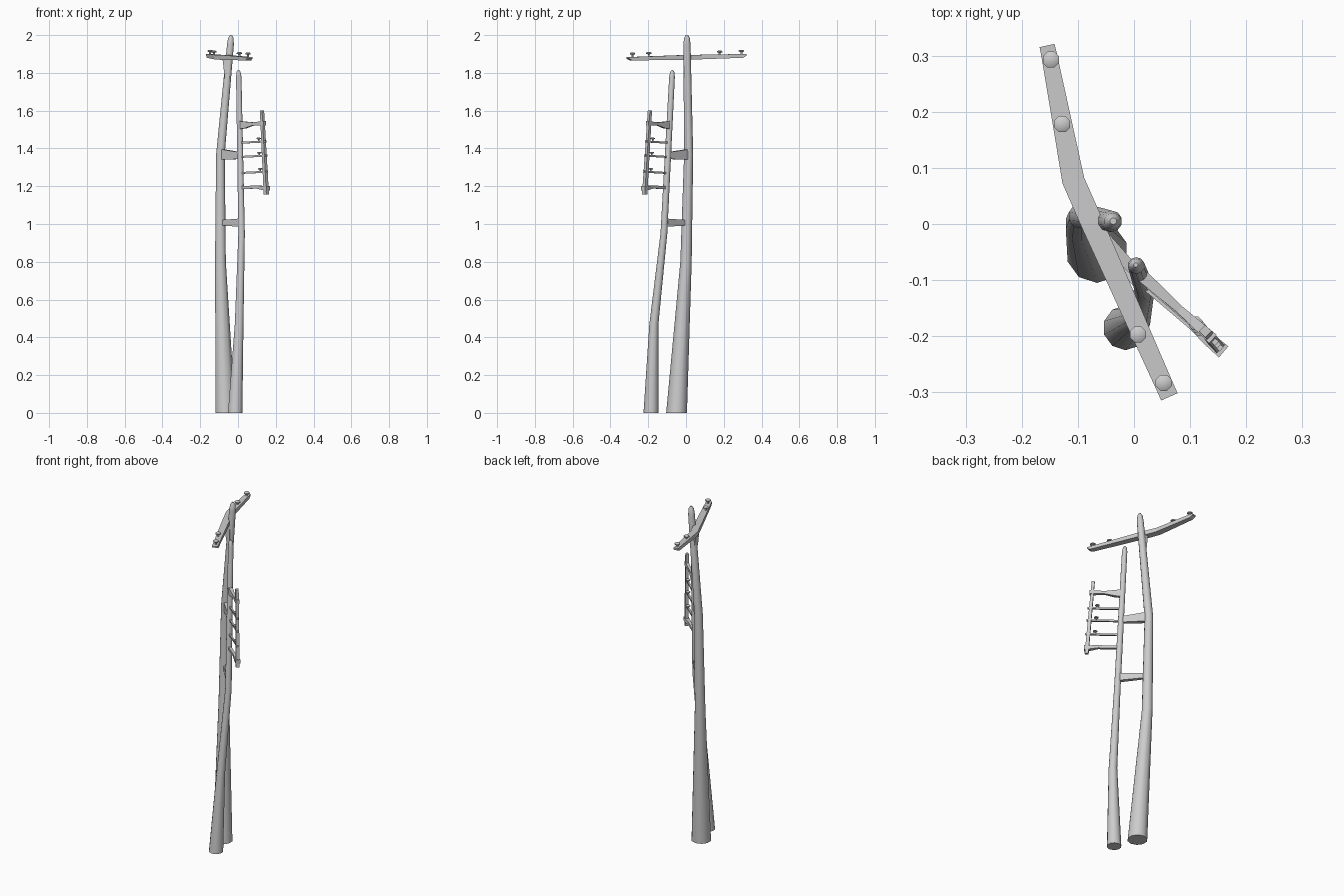
import bpy, bmesh, math
from mathutils import Vector

if "Cube" in bpy.data.objects:
    bpy.data.objects.remove(bpy.data.objects["Cube"])


def finish(name, rings, smooth=False):
    """Skin a list of equal-length vertex rings and cap both ends."""
    bm = bmesh.new()
    vs = [[bm.verts.new(p) for p in r] for r in rings]
    n = len(vs[0])
    for a, b in zip(vs, vs[1:]):
        for i in range(n):
            bm.faces.new((a[i], a[(i + 1) % n], b[(i + 1) % n], b[i]))
    bm.faces.new(vs[0][::-1])
    bm.faces.new(vs[-1])
    bmesh.ops.recalc_face_normals(bm, faces=bm.faces[:])
    me = bpy.data.meshes.new(name)
    bm.to_mesh(me)
    bm.free()
    ob = bpy.data.objects.new(name, me)
    bpy.context.collection.objects.link(ob)
    if smooth:
        bpy.ops.object.select_all(action='DESELECT')
        ob.select_set(True)
        bpy.context.view_layer.objects.active = ob
        bpy.ops.object.shade_smooth_by_angle(angle=math.radians(46))
    return ob


def round_post(name, stations, sides=10):
    """Horizontal round rings; stations are (x, y, z, radius)."""
    rings = []
    for x, y, z, r in stations:
        rings.append([(x + r * math.cos(math.tau * (i + .5) / sides),
                       y + r * math.sin(math.tau * (i + .5) / sides), z)
                      for i in range(sides)])
    return finish(name, rings, True)


def bar(name, stations):
    """Rectangular beam; stations are (x, y, z, width, z_height)."""
    pts = [Vector(s[:3]) for s in stations]
    rings = []
    for i, (p, s) in enumerate(zip(pts, stations)):
        d = pts[min(i + 1, len(pts) - 1)] - pts[max(i - 1, 0)]
        side = Vector((-d.y, d.x, 0)).normalized() * s[3] / 2
        up = Vector((0, 0, s[4] / 2))
        rings.append([p - side - up, p + side - up, p + side + up, p - side + up])
    return finish(name, rings)


def insulator(name, x, y, z, r, h):
    """Narrow stem under a flared cap; z is the top of the supporting arm."""
    prof = ((0, .35), (.55, .35), (.65, 1), (.85, 1), (1, .6))
    return round_post(name, [(x, y, z + h * t, r * k) for t, k in prof], 8)


# Two leaning wooden poles with rounded tips
round_post("main_pole", [
    (-.066, -.050, 0, .055), (-.093, 0, .80, .030), (-.093, .014, 1.37, .024),
    (-.040, .005, 1.95, .019), (-.038, .005, 1.985, .015), (-.037, .005, 2.0, .006)])
round_post("second_pole", [
    (-.015, -.185, 0, .040), (.006, -.170, .47, .024), (.019, -.117, .95, .018),
    (.004, -.074, 1.78, .015), (.003, -.073, 1.805, .011), (.003, -.073, 1.815, .004)])

# Wedge braces joining the poles
bar("upper_brace", [(-.085, .008, 1.368, .026, .056), (.011, -.094, 1.362, .018, .036)])
bar("lower_brace", [(-.088, .002, 1.007, .018, .028), (.018, -.114, 1.007, .024, .044)])

# Bent crossarm and the bracket wedge holding it to the main pole
bar("crossarm", [
    (-.155, .318, 1.896, .027, .010), (-.151, .300, 1.890, .028, .020),
    (-.108, .077, 1.884, .040, .024), (-.074, 0, 1.882, .040, .026),
    (.055, -.290, 1.875, .032, .018), (.063, -.308, 1.879, .032, .008)])
finish("crossarm_bracket", [
    [(x, y - .016, z), (x, y + .016, z), (-.046, y + .016, z), (-.046, y - .016, z)]
    for x, y, z in ((-.070, .004, 1.77), (-.082, .004, 1.875))])
for i, (x, y, z) in enumerate(((-.148, .293, 1.896), (-.128, .178, 1.892),
                               (.007, -.197, 1.884), (.053, -.283, 1.882))):
    insulator(f"crossarm_insulator_{i + 1}", x, y, z, .0155, .026)

# Side rack: upright rail, two heavy arms, three thin rungs with insulators
TOP, BOT = Vector((.127, -.191, 1.60)), Vector((.150, -.219, 1.155))
U = Vector((.72, -.69, 0)).normalized()
V = Vector((-U.y, U.x, 0))
finish("rack_rail", [
    [c + U * a * w + V * b * w for a, b in ((-1, -1), (1, -1), (1, 1), (-1, 1))]
    for c, w in ((BOT, .010), (TOP, .008))])


def rail_at(z):
    return BOT.lerp(TOP, (z - BOT.z) / (TOP.z - BOT.z))


def pole_at(z):
    return Vector((.019, -.117, .95)).lerp(Vector((.004, -.074, 1.78)), (z - .95) / .83)


def rack_arm(name, z, overhang, profile):
    a, b = pole_at(z), rail_at(z) + U * overhang
    bar(name, [(*(a.lerp(b, t) + Vector((0, 0, dz))), w, h) for t, dz, w, h in profile])


rack_arm("rack_top_arm", 1.53, .014, ((0, -.006, .022, .042), (.22, -.006, .020, .036),
                                      (.55, 0, .014, .016), (1, .003, .020, .024)))
rack_arm("rack_bottom_arm", 1.19, .016, ((0, .002, .016, .016), (.6, .006, .016, .016),
                                         (.85, 0, .024, .022), (1, 0, .026, .024)))
for i, z in enumerate((1.433, 1.358, 1.273)):
    rack_arm(f"rack_rung_{i + 1}", z, .017, ((0, -.003, .010, .010), (1, .004, .010, .010)))
    p = rail_at(z) - U * .036
    insulator(f"rack_insulator_{i + 1}", p.x, p.y, z + .004, .013, .020)
